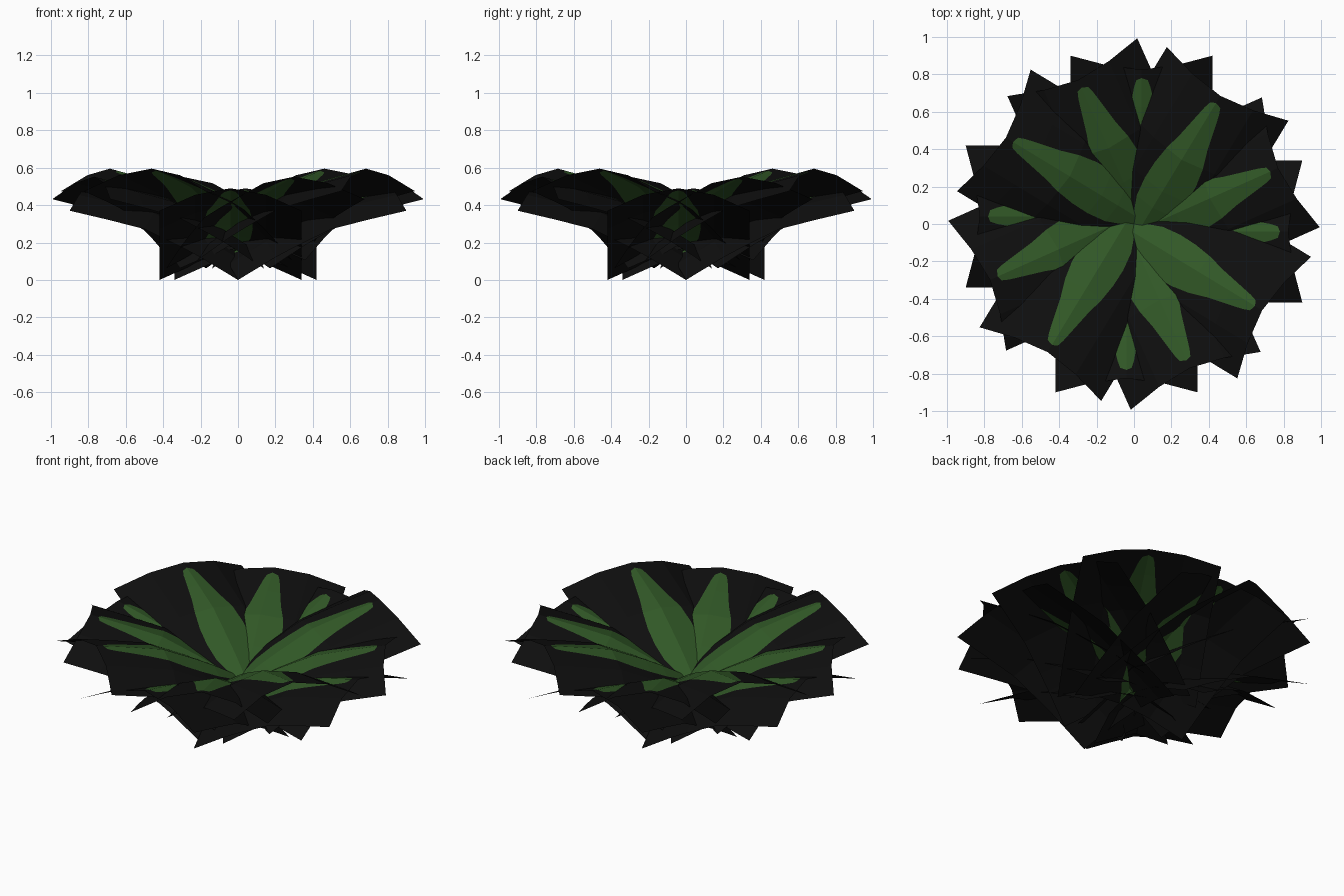
import bpy, bmesh, math
from mathutils import Matrix

if "Cube" in bpy.data.objects:
    bpy.data.objects.remove(bpy.data.objects["Cube"])


def material(name, rgb):
    m = bpy.data.materials.new(name)
    m.diffuse_color = (*rgb, 1)
    m.use_nodes = True
    m.node_tree.nodes["Principled BSDF"].inputs["Base Color"].default_value = m.diffuse_color
    return m


BLACK = material("black card", (0.0045, 0.0045, 0.0045))
GREEN = material("leaf green", (0.031, 0.098, 0.020))

# lengthwise profile of the drooping card edge: (outward, height)
PROFILE = [(0.0, 0.005), (0.24, 0.15), (0.5, 0.277), (0.7, 0.328), (0.9, 0.375)]
# leaf outline: (outward position, half width of green leaf)
LEAF = [(0.0, 0), (0.05, 0.03), (0.1, 0.07), (0.2, 0.115), (0.3, 0.128), (0.4, 0.125),
        (0.5, 0.11), (0.6, 0.083), (0.7, 0.063), (0.8, 0.043), (0.84, 0.03),
        (0.855, 0), (0.9, 0)]
HALF = 0.38      # half width of a card
SIDE = -0.04     # sideways shift of every card
# cross-section fold: (distance from crease, inward shift, rise)
FOLD = [(0.0, 0.075, 0.12), (0.19, 0.05, 0.085), (HALF, 0.0, 0.0)]


def interp(x, pts):
    for (x0, z0), (x1, z1) in zip(pts, pts[1:]):
        if x <= x1:
            return z0 + (z1 - z0) * (x - x0) / (x1 - x0)
    return pts[-1][1]


def point(u, v):
    """Point on the folded card at outward position u, sideways v."""
    a = abs(v)
    back = interp(a, [(f[0], f[1]) for f in FOLD])
    rise = interp(a, [(f[0], f[2]) for f in FOLD])
    return (u - back, v + SIDE, interp(u, PROFILE) + rise)


def add_card(bm, matrix):
    rows = []
    for u, w in LEAF:
        left = w * 0.93
        right = w * 1.12
        cols = [-HALF, -0.19, -right, 0, left, 0.19, HALF]
        rows.append([bm.verts.new(matrix @ Matrix.Translation(point(u, v)).translation)
                     for v in cols])
    for i in range(len(rows) - 1):
        bare = LEAF[i][1] == 0 and LEAF[i + 1][1] == 0
        for c in range(6):
            inside = c in (2, 3)
            if inside and bare:
                continue
            quad = [rows[i][c], rows[i + 1][c], rows[i + 1][c + 1], rows[i][c + 1]]
            f = bm.faces.new(quad)
            f.material_index = 1 if inside else 0


# three layers of four leaf cards, each turned and raised
for name, angle, height in (("lower_leaves", 0, 0.0),
                            ("middle_leaves", 24, 0.062),
                            ("upper_leaves", 58.8, 0.105)):
    bm = bmesh.new()
    for k in range(4):
        add_card(bm, Matrix.Translation((0, 0, height - 0.005))
                 @ Matrix.Rotation(math.radians(angle + 90 * k), 4, 'Z'))
    # close each leaf tip and base to a point on its own card
    bmesh.ops.remove_doubles(bm, verts=bm.verts, dist=0.0002)
    bmesh.ops.recalc_face_normals(bm, faces=bm.faces)
    # cards face upward
    for f in bm.faces:
        f.normal_update()
        if f.normal.z < 0:
            f.normal_flip()
    mesh = bpy.data.meshes.new(name)
    bm.to_mesh(mesh)
    bm.free()
    mesh.materials.append(BLACK)
    mesh.materials.append(GREEN)
    bpy.context.collection.objects.link(bpy.data.objects.new(name, mesh))
